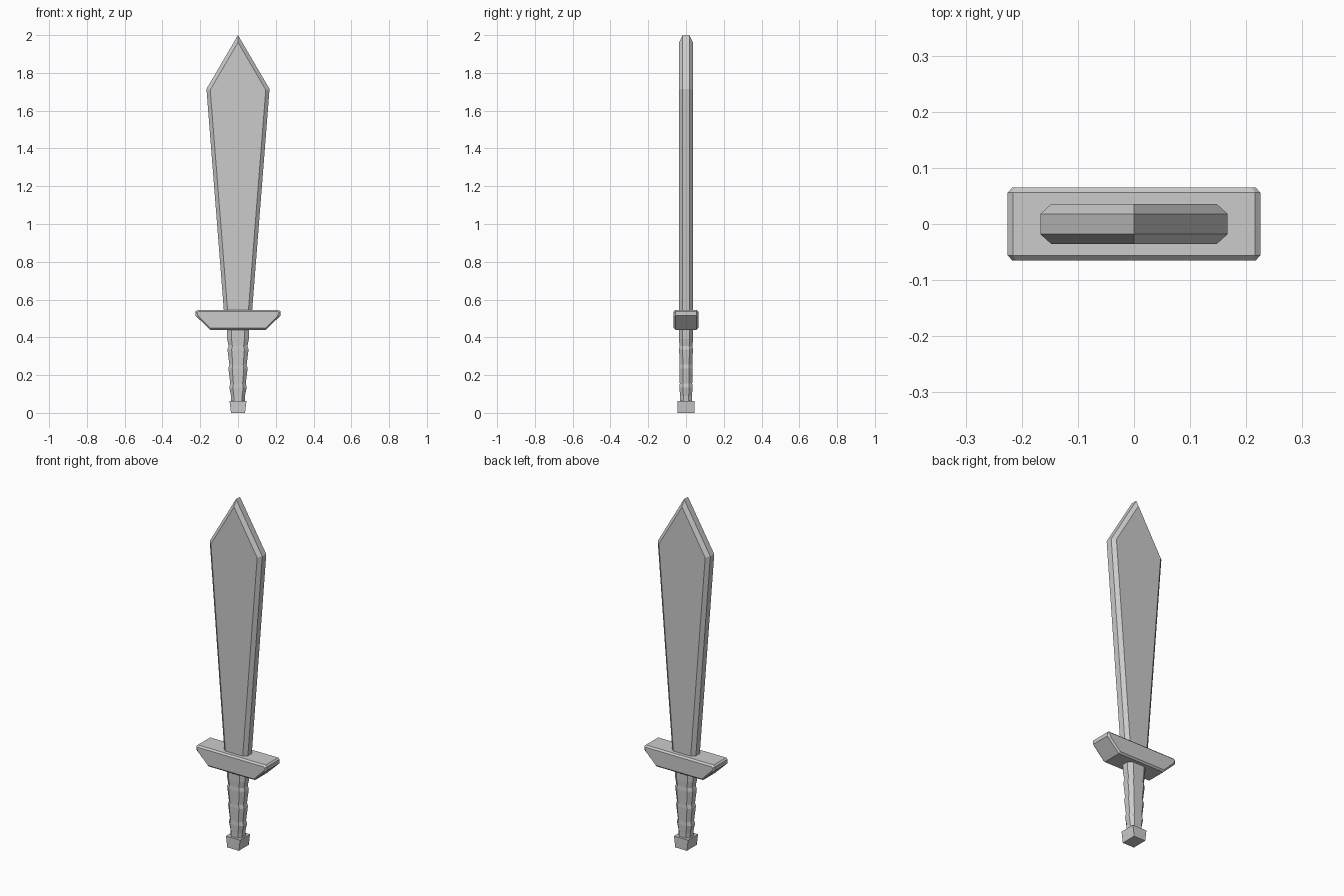
import bpy, bmesh

if "Cube" in bpy.data.objects:
    bpy.data.objects.remove(bpy.data.objects["Cube"])


def loft(name, loops):
    """Skin equal-length closed loops and cap both ends."""
    bm = bmesh.new()
    rings = [[bm.verts.new(p) for p in loop] for loop in loops]
    n = len(rings[0])
    for a, b in zip(rings, rings[1:]):
        for i in range(n):
            j = (i + 1) % n
            bm.faces.new((a[i], a[j], b[j], b[i]))
    bm.faces.new(rings[0][::-1])
    bm.faces.new(rings[-1])
    bmesh.ops.recalc_face_normals(bm, faces=bm.faces)
    mesh = bpy.data.meshes.new(name)
    bm.to_mesh(mesh)
    bm.free()
    obj = bpy.data.objects.new(name, mesh)
    bpy.context.collection.objects.link(obj)
    return obj


def mirrored(half, y):
    """Right-hand XZ outline mirrored across x = 0, placed at depth y."""
    left = [(-x, z) for x, z in reversed(half) if x > 0]
    return [(x, y, z) for x, z in half + left]


def slab(name, outer, inner, y_edge, y_face):
    """Bevelled plate: wide outline at the rim, inset outline on both faces."""
    loft(name, [mirrored(inner, -y_face), mirrored(outer, -y_edge),
                mirrored(outer, y_edge), mirrored(inner, y_face)])


def octagon(z, w, d, cx, cy):
    """Chamfered rectangle at height z."""
    return [(w, -d + cy, z), (w, d - cy, z), (w - cx, d, z), (-w + cx, d, z),
            (-w, d - cy, z), (-w, -d + cy, z), (-w + cx, -d, z), (w - cx, -d, z)]


# Blade, widening upwards to a pointed tip
slab("blade",
     [(0.074, 0.53), (0.167, 1.715), (0.0, 2.0)],
     [(0.054, 0.53), (0.147, 1.71), (0.0, 1.962)],
     0.018, 0.036)

# Guard with swept-up ends
slab("guard",
     [(0.148, 0.44), (0.225, 0.515), (0.225, 0.537), (0.216, 0.545)],
     [(0.146, 0.449), (0.209, 0.512), (0.217, 0.53), (0.210, 0.536)],
     0.056, 0.065)

# Grip, tapering down with shallow wrapped ridges
levels = [(0.45, 0.060), (0.39, 0.057), (0.355, 0.050), (0.335, 0.056),
          (0.255, 0.046), (0.235, 0.051), (0.155, 0.041), (0.135, 0.046),
          (0.09, 0.037), (0.05, 0.036)]
loft("grip", [octagon(z, w, 0.024 + w * 0.22, w * 0.4, 0.018) for z, w in levels])

# Pommel block, slightly narrower at the base
loft("pommel", [[(x, y, z) for x, y in ((w, -d), (w, d), (-w, d), (-w, -d))]
                for z, w, d in ((0.0, 0.037, 0.045), (0.063, 0.045, 0.045))])
